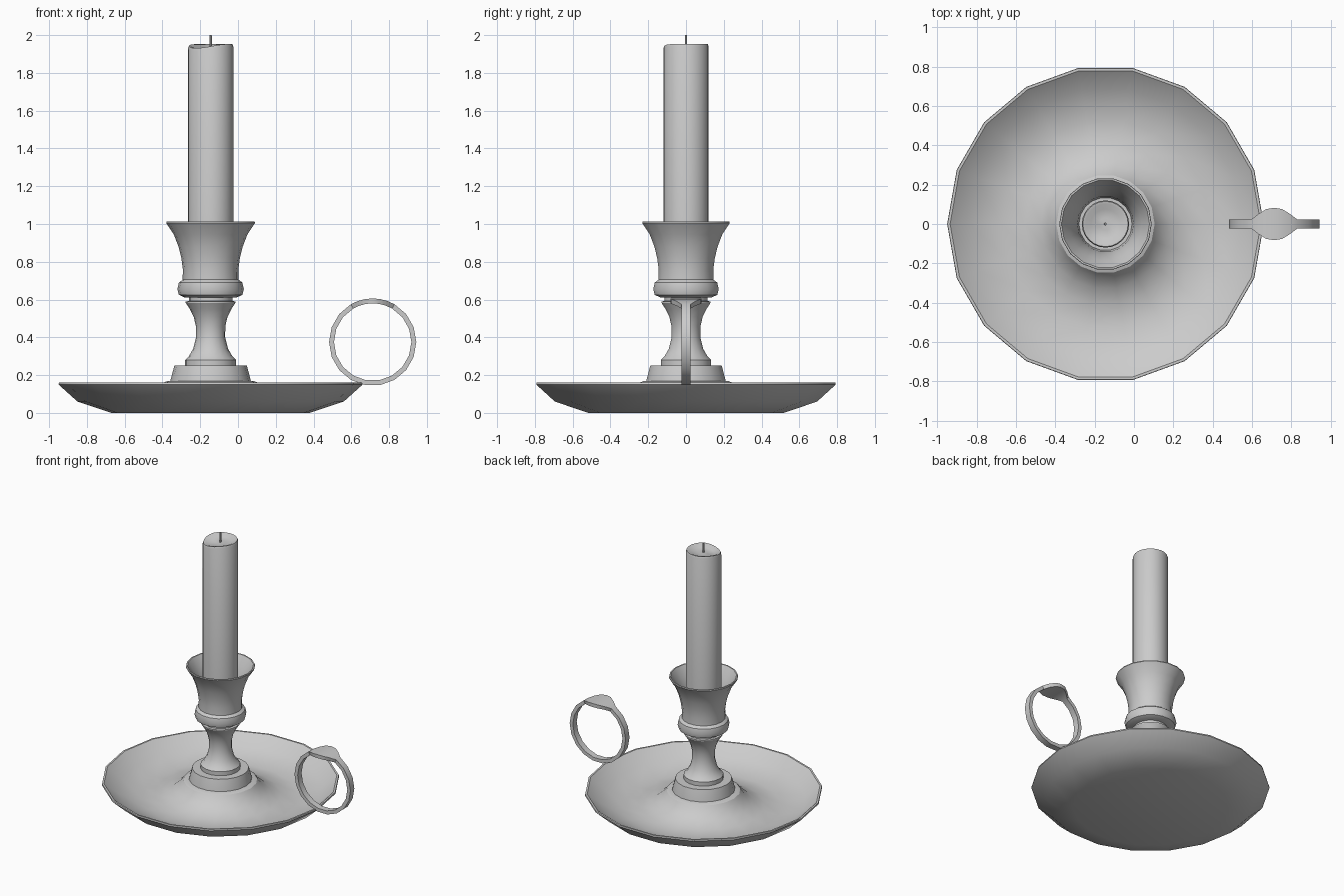
import bpy, bmesh, math

if "Cube" in bpy.data.objects:
    bpy.data.objects.remove(bpy.data.objects["Cube"])

CX = -0.145   # axis of dish and candle


def finish(name, bm, angle=32):
    bmesh.ops.remove_doubles(bm, verts=bm.verts, dist=1e-5)
    bmesh.ops.recalc_face_normals(bm, faces=bm.faces)
    me = bpy.data.meshes.new(name)
    bm.to_mesh(me)
    bm.free()
    ob = bpy.data.objects.new(name, me)
    bpy.context.collection.objects.link(ob)
    bpy.ops.object.select_all(action='DESELECT')
    ob.select_set(True)
    bpy.context.view_layer.objects.active = ob
    bpy.ops.object.shade_smooth_by_angle(angle=math.radians(angle))
    return ob


def lathe(name, profile, sides=18, angle=32, dz=None):
    """Revolve (radius, z) points; dz(r, z, a) optionally shifts heights."""
    bm = bmesh.new()
    rings = []
    for r, z in profile:
        if r == 0:
            rings.append([bm.verts.new((CX, 0, z))] * sides)
            continue
        ring = []
        for i in range(sides):
            a = 2 * math.pi * i / sides
            h = z + (dz(r, z, a) if dz else 0)
            ring.append(bm.verts.new((CX + r * math.cos(a), r * math.sin(a), h)))
        rings.append(ring)
    for lo, hi in zip(rings, rings[1:]):
        for i in range(sides):
            j = (i + 1) % sides
            quad = list(dict.fromkeys((lo[i], lo[j], hi[j], hi[i])))
            if len(quad) > 2:
                bm.faces.new(quad)
    return finish(name, bm, angle)


# drip dish
lathe("dish", [(0, 0), (0.525, 0), (0.705, 0.06), (0.805, 0.15), (0.803, 0.16),
               (0.79, 0.16), (0.695, 0.085), (0.53, 0.035), (0.41, 0.048),
               (0.33, 0.08), (0.275, 0.125), (0.25, 0.16), (0.23, 0.168), (0, 0.168)])

# turned stem with base steps
lathe("stem", [(0, 0.15), (0.215, 0.15), (0.212, 0.175), (0.192, 0.25), (0.135, 0.25),
               (0.135, 0.28), (0.115, 0.30), (0.092, 0.34), (0.077, 0.40),
               (0.078, 0.46), (0.09, 0.51), (0.11, 0.55), (0.132, 0.583),
               (0.132, 0.59), (0.115, 0.592), (0.115, 0.625), (0, 0.625)])

# collar and flared candle cup
lathe("cup", [(0, 0.612), (0.14, 0.612), (0.168, 0.625), (0.176, 0.655),
              (0.168, 0.69), (0.148, 0.705), (0.147, 0.76), (0.155, 0.82),
              (0.17, 0.88), (0.195, 0.945), (0.235, 1.005), (0.233, 1.012),
              (0.224, 1.012), (0.185, 0.945), (0.159, 0.88), (0.143, 0.82),
              (0.135, 0.74), (0, 0.74)])


# candle with a melted, lopsided top
def melt(r, z, a):
    if z < 1.9:
        return 0
    return -0.022 * max(0, math.cos(a - math.radians(228))) ** 2 * r / 0.12


lathe("candle", [(0, 0.74), (0.12, 0.74), (0.12, 1.94), (0.115, 1.952), (0.102, 1.95),
                 (0.075, 1.935), (0.03, 1.93), (0, 1.932)], sides=24, angle=40, dz=melt)
lathe("wick", [(0, 1.92), (0.007, 1.92), (0.006, 2.0), (0, 2.0)], sides=8)

# finger ring, widened into a thumb pad at the top
bm = bmesh.new()
pad = {60: 0.024, 70: 0.052, 80: 0.076, 90: 0.082, 100: 0.076, 110: 0.052, 120: 0.024}
sections = []
for deg in sorted(set(range(0, 360, 20)) | set(pad)):
    a = math.radians(deg)
    w = pad.get(deg, 0.023)
    sections.append([bm.verts.new((0.713 + r * math.cos(a), y, 0.375 + r * math.sin(a)))
                     for r, y in ((0.231, -w), (0.231, w), (0.205, w), (0.205, -w))])
for k, s in enumerate(sections):
    t = sections[(k + 1) % len(sections)]
    for i in range(4):
        j = (i + 1) % 4
        bm.faces.new((s[i], s[j], t[j], t[i]))
finish("finger_ring", bm)
